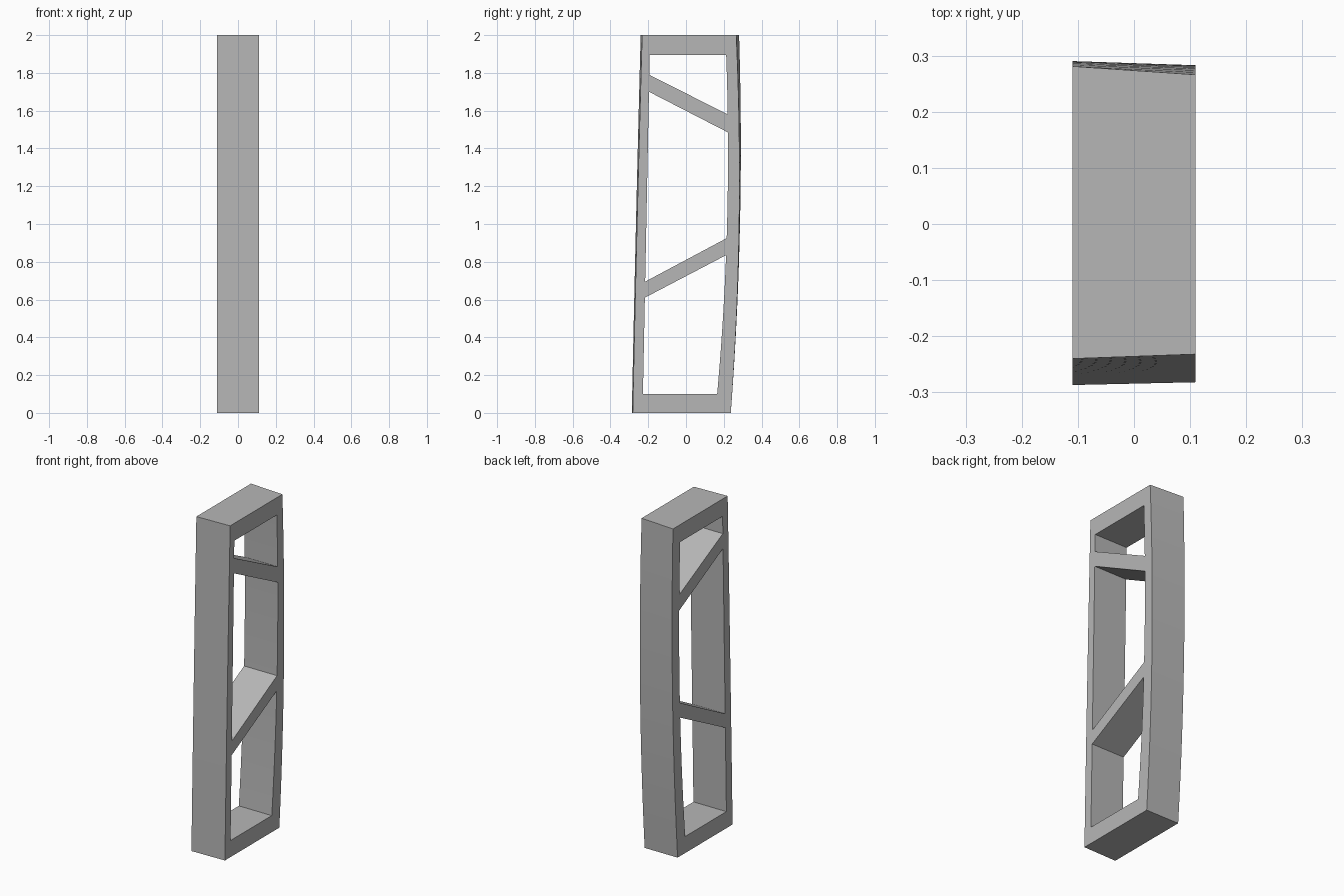
import bpy
import bmesh

if "Cube" in bpy.data.objects:
    bpy.data.objects.remove(bpy.data.objects["Cube"])

HALF = 0.11   # half the panel thickness
STEPS = 20    # segments along the curved edges


def arc(p0, p1, p2):
    """Parabola y(z) through three (z, y) points."""
    s1 = (p1[1] - p0[1]) / (p1[0] - p0[0])
    s2 = (p2[1] - p1[1]) / (p2[0] - p1[0])
    c = (s2 - s1) / (p2[0] - p0[0])
    return lambda z: p0[1] + s1 * (z - p0[0]) + c * (z - p0[0]) * (z - p1[0])


def edge(curve, z0, z1, n=STEPS):
    return [(curve(z0 + (z1 - z0) * i / n), z0 + (z1 - z0) * i / n) for i in range(n + 1)]


def loft(name, left, right, half):
    """Solid between two matching (y, z) outlines at x = -half and x = +half."""
    bm = bmesh.new()
    a = [bm.verts.new((-half, y, z)) for y, z in left]
    b = [bm.verts.new((half, y, z)) for y, z in right]
    bm.faces.new(a)
    bm.faces.new(b)
    for i in range(len(a)):
        j = (i + 1) % len(a)
        bm.faces.new((a[i], a[j], b[j], b[i]))
    bmesh.ops.recalc_face_normals(bm, faces=bm.faces)
    mesh = bpy.data.meshes.new(name)
    bm.to_mesh(mesh)
    bm.free()
    obj = bpy.data.objects.new(name, mesh)
    bpy.context.collection.objects.link(obj)
    return obj


def outline(front, back):
    return edge(front, 0, 2) + edge(back, 2, 0)


# Outer body, slightly wider on the left face
left = outline(arc((0, -0.287), (1, -0.265), (2, -0.24)),
               arc((0, 0.237), (1.3, 0.29), (2, 0.281)))
right = outline(arc((0, -0.282), (1, -0.259), (2, -0.232)),
                arc((0, 0.237), (1.2, 0.283), (2, 0.266)))
frame = loft("braced_frame", left, right, HALF)
grey = bpy.data.materials.new("grey")
grey.diffuse_color = (0.47, 0.47, 0.47, 1)
grey.use_nodes = True
grey.node_tree.nodes["Principled BSDF"].inputs["Base Color"].default_value = grey.diffuse_color
frame.data.materials.append(grey)

# Openings between the rails and the two slanted braces
inner_front = arc((0.1, -0.228), (1, -0.21), (1.9, -0.192))
inner_back = arc((0.1, 0.165), (0.83, 0.212), (1.48, 0.222))
openings = [  # front bottom, front top, back bottom, back top heights
    ("lower_opening", 0.10, 0.61, 0.10, 0.835),
    ("middle_opening", 0.695, 1.70, 0.925, 1.485),
    ("upper_opening", 1.79, 1.895, 1.58, 1.895),
]
for name, f0, f1, b0, b1 in openings:
    shape = edge(inner_front, f0, f1, 1) + edge(inner_back, b1, b0, 10)
    cutter = loft(name, shape, shape, 0.3)
    cutter.data.materials.append(grey)
    cutter.hide_render = True
    mod = frame.modifiers.new(name, 'BOOLEAN')
    mod.operation = 'DIFFERENCE'
    mod.solver = 'EXACT'
    mod.object = cutter
    bpy.context.view_layer.objects.active = frame
    bpy.ops.object.modifier_apply(modifier=name)
    bpy.data.objects.remove(cutter)

# Smooth the curved edges, keep the corners crisp
bpy.ops.object.select_all(action='DESELECT')
frame.select_set(True)
bpy.context.view_layer.objects.active = frame
bpy.ops.object.shade_smooth_by_angle(angle=0.35)
